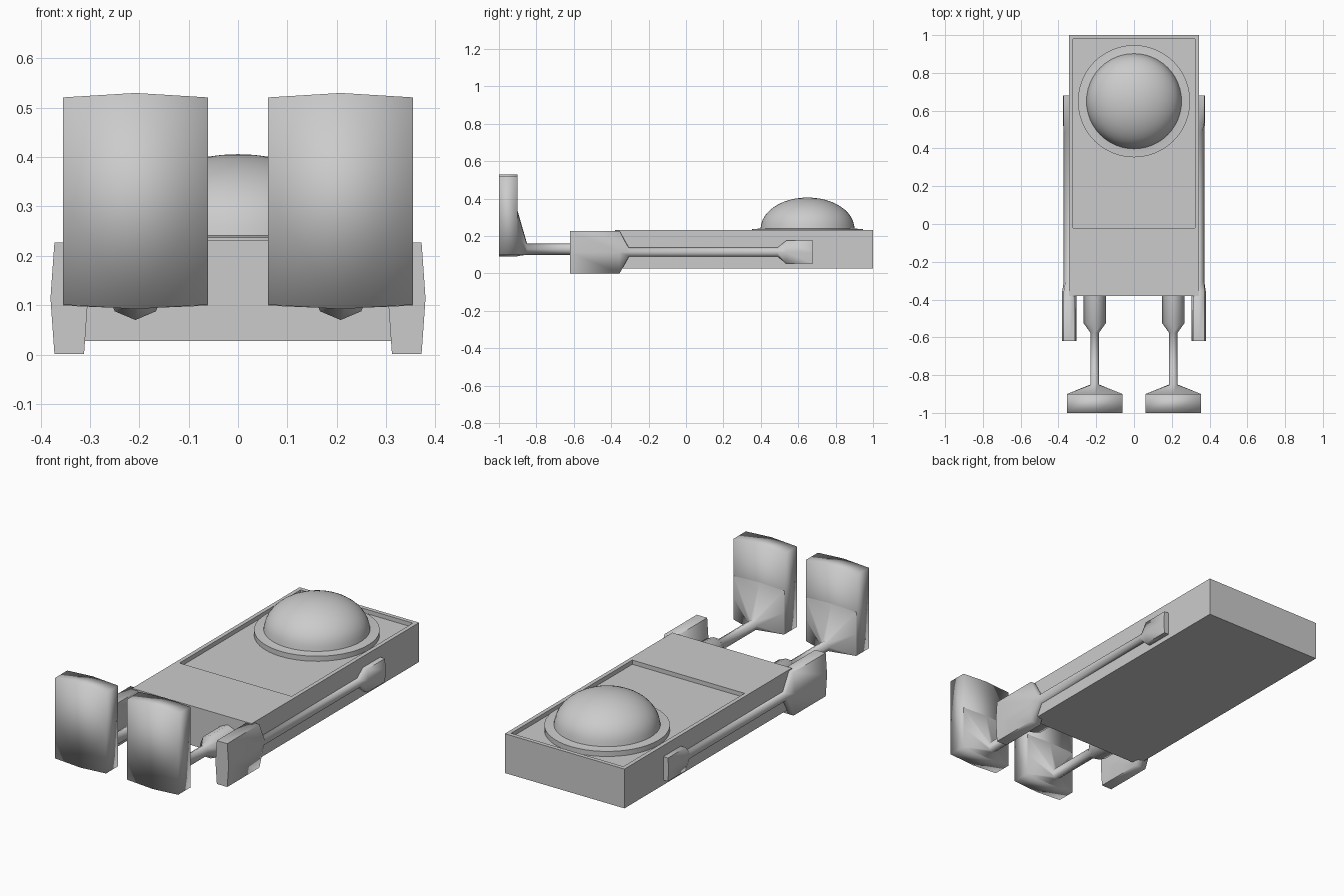
import bpy, bmesh, math

if "Cube" in bpy.data.objects:
    bpy.data.objects.remove(bpy.data.objects["Cube"])

grey = bpy.data.materials.new("plain grey")
grey.use_nodes = True
grey.diffuse_color = (0.6, 0.6, 0.6, 1)
grey.node_tree.nodes["Principled BSDF"].inputs["Base Color"].default_value = (0.6, 0.6, 0.6, 1)


def finish(bm, name, smooth_angle=None):
    bmesh.ops.recalc_face_normals(bm, faces=bm.faces)
    mesh = bpy.data.meshes.new(name)
    bm.to_mesh(mesh)
    bm.free()
    mesh.materials.append(grey)
    obj = bpy.data.objects.new(name, mesh)
    bpy.context.collection.objects.link(obj)
    if smooth_angle:
        bpy.ops.object.select_all(action='DESELECT')
        obj.select_set(True)
        bpy.context.view_layer.objects.active = obj
        bpy.ops.object.shade_smooth_by_angle(angle=math.radians(smooth_angle))
    return obj


def section(y, cx, cz, a, b, bulge_x=0.0, bulge_z=0.0):
    """Eight-sided cross-section: four corners and four bulged mid points."""
    u, v = a + bulge_x, b + bulge_z
    pts = [(a, b), (0, v), (-a, b), (-u, 0), (-a, -b), (0, -v), (a, -b), (u, 0)]
    return [(cx + x, y, cz + z) for x, z in pts]


def octagon(y, cx, cz, rx, rz):
    k = math.sqrt(0.5)
    return section(y, cx, cz, rx * k, rz * k, rx * (1 - k), rz * (1 - k))


def loft(bm, rings):
    loops = [[bm.verts.new(p) for p in ring] for ring in rings]
    for low, high in zip(loops, loops[1:]):
        for i in range(len(low)):
            j = (i + 1) % len(low)
            bm.faces.new((low[i], low[j], high[j], high[i]))
    bm.faces.new(loops[0])
    bm.faces.new(loops[-1])
    return loops


# Slab body with a recessed panel on top
bm = bmesh.new()
bmesh.ops.create_cube(bm, size=1)
for v in bm.verts:
    v.co = (v.co.x * 0.69, 0.31 + v.co.y * 1.38, 0.13 + v.co.z * 0.205)
bm.normal_update()
top = max(bm.faces, key=lambda f: f.normal.z)
bmesh.ops.inset_region(bm, faces=[top], thickness=0.03)
for v in top.verts:
    if v.co.y < 0:
        v.co.y = -0.02
floor = bmesh.ops.extrude_discrete_faces(bm, faces=[top])["faces"][0]
bmesh.ops.translate(bm, verts=floor.verts, vec=(0, 0, -0.022))
finish(bm, "body")

# Domed head with a flared brim, turned around a vertical axis
bm = bmesh.new()
profile = [(0.297, 0.205), (0.297, 0.237), (0.275, 0.238), (0.252, 0.241)]
for i in range(1, 13):
    t = math.radians(7.5 * i)
    profile.append((0.25 * math.cos(t), 0.241 + 0.165 * math.sin(t)))
profile[-1] = (0, 0.406)
verts = [bm.verts.new((r, 0.65, z)) for r, z in profile]
edges = [bm.edges.new(pair) for pair in zip(verts, verts[1:])]
bmesh.ops.spin(bm, geom=verts + edges, cent=(0, 0.65, 0), axis=(0, 0, 1),
               angle=math.tau, steps=48, use_duplicate=False)
bmesh.ops.remove_doubles(bm, verts=bm.verts, dist=0.0005)
finish(bm, "head_dome", 50)

for side, s in (("left", 1), ("right", -1)):
    # Arm: shoulder block, thin bar and broad hand
    bm = bmesh.new()
    x = 0.342 * s
    loft(bm, [
        section(0.68, x, 0.114, 0.030, 0.061, 0.004),
        section(0.535, x, 0.114, 0.030, 0.061, 0.004),
        octagon(0.49, x, 0.114, 0.03, 0.025),
        octagon(-0.305, x, 0.114, 0.03, 0.025),
        section(-0.355, x, 0.114, 0.030, 0.113, 0.008),
        section(-0.62, x, 0.114, 0.030, 0.113, 0.008),
    ])
    finish(bm, side + "_arm", 85)

    # Leg: thick thigh, thin shin and a wedge-shaped ankle
    bm = bmesh.new()
    x = 0.208 * s
    loft(bm, [
        octagon(-0.3, x, 0.13, 0.059, 0.06),
        octagon(-0.525, x, 0.13, 0.059, 0.06),
        octagon(-0.575, x, 0.13, 0.023, 0.03),
        octagon(-0.85, x, 0.13, 0.023, 0.03),
        section(-0.9, x, 0.213, 0.147, 0.114, 0, 0.006),
    ])
    finish(bm, side + "_leg", 85)

    # Upright foot with a slight ridge at the top and bottom
    bm = bmesh.new()
    loft(bm, [section(y, x, 0.311, 0.147, 0.21, 0, 0.009) for y in (-0.9, -1.0)])
    finish(bm, side + "_foot", 95)
